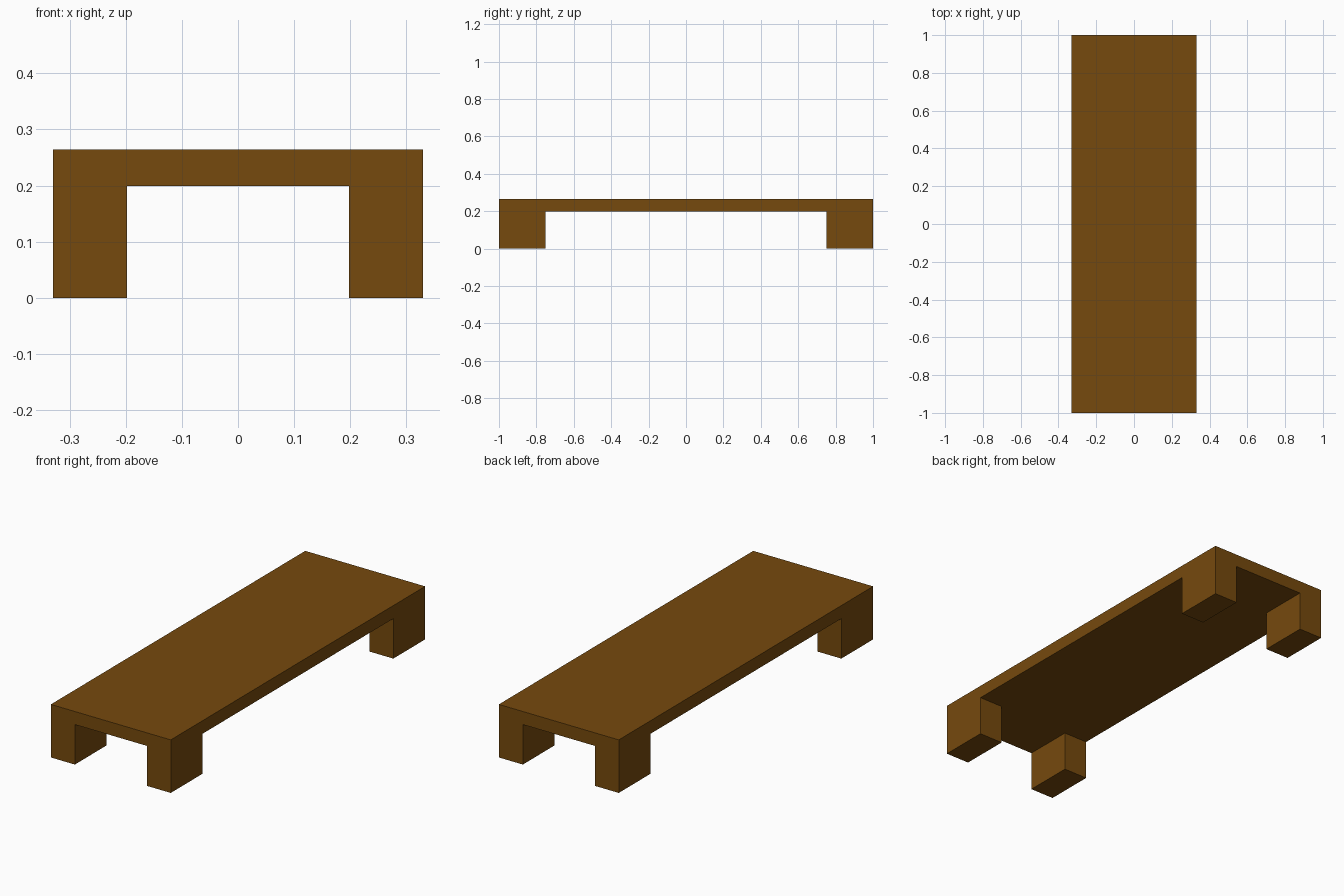
import bpy, bmesh
from mathutils import Matrix, Vector

if "Cube" in bpy.data.objects:
    bpy.data.objects.remove(bpy.data.objects["Cube"])

HALF_X, HALF_Y, HEIGHT = 0.33, 1.0, 0.264   # overall size
LEG_X, LEG_Y, UNDER = 0.198, 0.75, 0.199    # inner leg faces and slab underside

bm = bmesh.new()

# Table slab
size = Vector((2 * HALF_X, 2 * HALF_Y, HEIGHT - UNDER))
centre = Vector((0, 0, (HEIGHT + UNDER) / 2))
bmesh.ops.create_cube(bm, size=1, matrix=Matrix.LocRotScale(centre, None, size))

# Cut lines that mark out the four leg footprints
for axis, offset in ((Vector((1, 0, 0)), LEG_X), (Vector((0, 1, 0)), LEG_Y)):
    for side in (-1, 1):
        bmesh.ops.bisect_plane(bm, geom=bm.verts[:] + bm.edges[:] + bm.faces[:],
                               plane_co=axis * offset * side, plane_no=axis)

# Corner legs pulled down from the underside
bm.normal_update()
corners = []
for f in bm.faces:
    c = f.calc_center_median()
    if f.normal.z < -0.9 and abs(c.x) > LEG_X and abs(c.y) > LEG_Y:
        corners.append(f)
for f in bmesh.ops.extrude_discrete_faces(bm, faces=corners)["faces"]:
    for v in f.verts:
        v.co.z = 0
bmesh.ops.remove_doubles(bm, verts=bm.verts[:], dist=0.0001)

# Merge flat regions into clean faces
bmesh.ops.dissolve_limit(bm, angle_limit=0.01, verts=bm.verts[:], edges=bm.edges[:])
bmesh.ops.recalc_face_normals(bm, faces=bm.faces[:])

mesh = bpy.data.meshes.new("low_table")
bm.to_mesh(mesh)
bm.free()
table = bpy.data.objects.new("low_table", mesh)
bpy.context.collection.objects.link(table)

# Brown wood
wood = bpy.data.materials.new("brown_wood")
wood.diffuse_color = (0.18, 0.067, 0.004, 1)
wood.use_nodes = True
wood.node_tree.nodes["Principled BSDF"].inputs["Base Color"].default_value = wood.diffuse_color
mesh.materials.append(wood)
